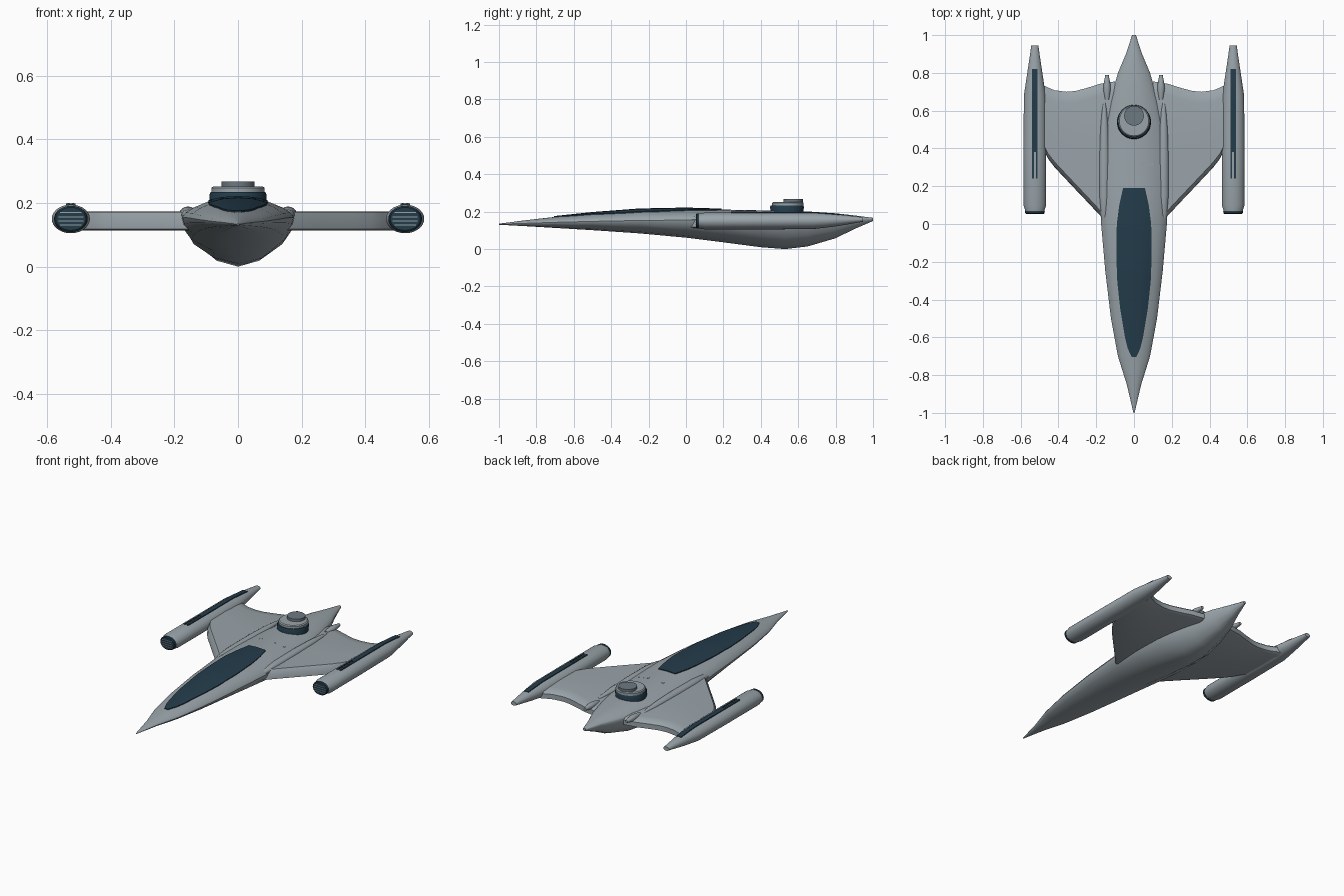
import bpy, bmesh, math

if "Cube" in bpy.data.objects:
    bpy.data.objects.remove(bpy.data.objects["Cube"])


def material(name, rgb):
    m = bpy.data.materials.new(name)
    m.diffuse_color = (*rgb, 1)
    m.use_nodes = True
    m.node_tree.nodes["Principled BSDF"].inputs["Base Color"].default_value = m.diffuse_color
    return m


GREY = material("hull grey", (0.32, 0.37, 0.40))
DARK = material("dark blue glass", (0.017, 0.045, 0.07))
STEEL = material("steel grey", (0.15, 0.19, 0.22))


def loft(name, rings, mat, angle=35):
    """Skin closed rings of points, capping both ends."""
    bm = bmesh.new()
    vs = [[bm.verts.new(p) for p in r] for r in rings]
    n = len(rings[0])
    for a, b in zip(vs, vs[1:]):
        for i in range(n):
            j = (i + 1) % n
            bm.faces.new((a[i], a[j], b[j], b[i]))
    bm.faces.new(vs[0])
    bm.faces.new(vs[-1])
    bmesh.ops.recalc_face_normals(bm, faces=bm.faces)
    me = bpy.data.meshes.new(name)
    bm.to_mesh(me)
    bm.free()
    ob = bpy.data.objects.new(name, me)
    bpy.context.collection.objects.link(ob)
    me.materials.append(mat)
    bpy.ops.object.select_all(action='DESELECT')
    ob.select_set(True)
    bpy.context.view_layer.objects.active = ob
    bpy.ops.object.shade_smooth_by_angle(angle=math.radians(angle))
    return ob


def mirrored(ob):
    mod = ob.modifiers.new("mirror", 'MIRROR')
    mod.use_mirror_merge = False
    return ob


def tube(name, x, stations, mat, n=28):
    """Elliptical tube along y: stations are (y, z, half width, half height)."""
    rings = [[(x + rx * math.cos(2 * math.pi * i / n), y,
               z + rz * math.sin(2 * math.pi * i / n)) for i in range(n)]
             for y, z, rx, rz in stations]
    return loft(name, rings, mat)


def disc(name, y, layers, mat, n=40):
    """Upright turned part: layers are (z, radius)."""
    return loft(name, [[(r * math.cos(2 * math.pi * i / n),
                         y + r * math.sin(2 * math.pi * i / n), z)
                        for i in range(n)] for z, r in layers], mat)


def lookup(table, y):
    for a, b in zip(table, table[1:]):
        if y <= b[0]:
            t = (y - a[0]) / (b[0] - a[0])
            return [p + (q - p) * t for p, q in zip(a[1:], b[1:])]
    return table[-1][1:]


# Fuselage: y, half width, waist z, top z, bottom z
HULL = [(-1, .003, .133, .136, .130), (-.85, .038, .138, .155, .122),
        (-.7, .085, .143, .172, .113), (-.5, .122, .148, .193, .101),
        (-.25, .152, .153, .212, .084), (0, .174, .155, .217, .061),
        (.2, .184, .155, .211, .036), (.4, .174, .155, .207, .010),
        (.53, .155, .156, .205, .000), (.65, .128, .158, .201, .014),
        (.8, .085, .160, .191, .058), (.9, .043, .161, .180, .107),
        (1, .010, .160, .167, .150)]
UPPER = [(0, 1), (.3, .95), (.55, .79), (.78, .52), (.94, .25), (1, 0)]
LOWER = [(.97, -.22), (.8, -.58), (.43, -.88), (0, -1)]
rings = []
for y, w, m, t, b in HULL:
    half = [(u * w, y, m + v * ((t - m) if v >= 0 else (m - b)))
            for u, v in UPPER + LOWER]
    rings.append(half + [(-p[0], p[1], p[2]) for p in half[-2:0:-1]])
loft("fuselage", rings, GREY, 40)


def hull_top(x, y):
    w, m, t, b = lookup(HULL, y)
    return m + lookup(UPPER, min(abs(x) / w, 1))[0] * (t - m)


# Canopy: thin skin following the top of the hull
CANOPY = [(-.705, .012), (-.66, .033), (-.6, .048), (-.45, .073), (-.3, .089),
          (-.15, .094), (0, .091), (.1, .078), (.19, .058)]
rings = []
for k in range(37):
    y = -.705 + .895 * k / 36
    w = lookup(CANOPY, y)[0]
    xs = [w * (i / 6 - 1) for i in range(13)]
    rings.append([(x, y, hull_top(x, y) + .005) for x in xs] +
                 [(x, y, hull_top(x, y) - .003) for x in reversed(xs)])
loft("canopy", rings, DARK)

# Wings: x, leading edge y, trailing edge y
WING = [(.10, -.03, .755), (.18, .045, .742), (.25, .12, .72), (.31, .183, .704),
        (.36, .236, .70), (.42, .30, .708), (.455, .345, .722), (.475, .385, .732),
        (.50, .42, .74)]
rings = []
for x, le, te in WING:
    mid = (le + te) / 2
    rings.append([(x, le, .118), (x, le + .006, .150), (x, le + .028, .172),
                  (x, mid, .173), (x, te - .06, .169), (x, te - .012, .162),
                  (x, te, .152), (x, te, .122), (x, te - .02, .114),
                  (x, mid, .113), (x, le + .02, .113)])
mirrored(loft("wing", rings, GREY))

# Shoulder fairings and small thrusters beside the tail
mirrored(tube("shoulder_fairing", .157,
              [(-.02, .155, .004, .004), (.05, .163, .020, .016),
               (.15, .166, .027, .022), (.35, .167, .027, .022),
               (.5, .167, .022, .019), (.6, .167, .013, .012),
               (.66, .165, .003, .003)], GREY, 16))
mirrored(tube("tail_thruster", .143,
              [(.66, .163, .012, .012), (.715, .165, .020, .018),
               (.74, .165, .018, .017), (.79, .165, .009, .009)], GREY, 16))

# Engine pods
NX = .525
POD = [(.064, .150, .049, .038), (.10, .150, .060, .045), (.40, .150, .060, .045),
       (.68, .151, .058, .044), (.80, .154, .040, .033), (.90, .157, .025, .019),
       (.945, .158, .019, .012)]
mirrored(tube("engine_pod", NX, POD, GREY))
mirrored(tube("intake_ring", NX, [(.054, .150, .047, .036), (.058, .150, .051, .041),
                                  (.070, .150, .053, .041)], DARK))
for k in range(4):
    z = .150 + (k - 1.5) * .013
    w = .040 * math.sqrt(1 - ((z - .150) / .036) ** 2)
    mirrored(loft("intake_slat", [[(NX - w, y, z - .0015), (NX + w, y, z - .0015),
                                   (NX + w, y, z + .0015), (NX - w, y, z + .0015)]
                                  for y in (.052, .060)], GREY))


# Dark strips on top of the pods: one wide, two narrow in front
def pod_strip(name, x0, x1, ya, yb):
    rings = []
    for k in range(13):
        y = ya + (yb - ya) * k / 12
        z, rx, rz = lookup(POD, y)
        top = [z + rz * math.sqrt(1 - (x / rx) ** 2) for x in (x0, x1)]
        rings.append([(NX + x0, y, top[0] + .005), (NX + x1, y, top[1] + .005),
                      (NX + x1, y, top[1] - .004), (NX + x0, y, top[0] - .004)])
    mirrored(loft(name, rings, DARK))


pod_strip("pod_strip", -.015, .015, .38, .82)
pod_strip("pod_strip_inner", -.015, -.005, .24, .38)
pod_strip("pod_strip_outer", .005, .015, .24, .38)

# Sensor turret
disc("turret_base", .54, [(.18, .088), (.226, .09), (.234, .086)], DARK)
disc("turret_plate", .545, [(.233, .084), (.247, .084), (.252, .078)], GREY)
disc("turret_cap", .573, [(.25, .052), (.268, .052)], STEEL)

# Small hatch plates ahead of the turret
for x, w in ((-.06, .008), (.068, .034)):
    z = hull_top(x, .315)
    rings = [[(a, y, hull_top(a, y) + d) for a, d in
              ((x - w, .002), (x + w, .002), (x + w, -.004), (x - w, -.004))]
             for y in (.308, .322)]
    loft("hatch_plate", rings, GREY)
